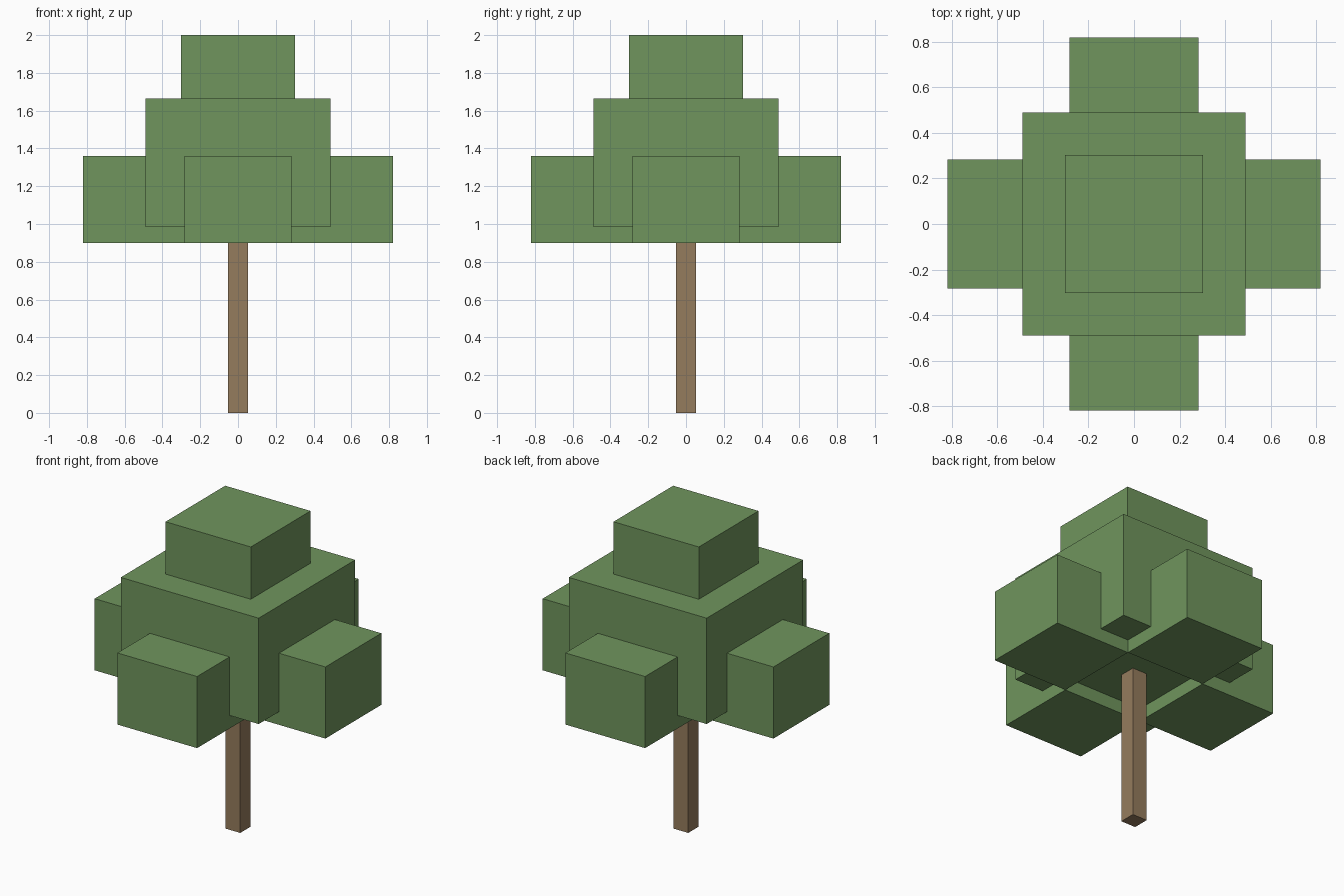
import bpy
import bmesh
from math import cos, sin, pi
from mathutils import Matrix, Vector

if "Cube" in bpy.data.objects:
    bpy.data.objects.remove(bpy.data.objects["Cube"])


def material(name, color):
    m = bpy.data.materials.new(name)
    m.diffuse_color = color
    m.use_nodes = True
    m.node_tree.nodes["Principled BSDF"].inputs["Base Color"].default_value = m.diffuse_color
    return m


leaf = material("leaf_green", (0.16, 0.30, 0.11, 1))
bark = material("bark_brown", (0.30, 0.20, 0.11, 1))


def box(name, center, size, mat, turn=0.0):
    bm = bmesh.new()
    bmesh.ops.create_cube(bm, size=1)
    bm.transform(Matrix.Rotation(turn, 4, 'Z') @ Matrix.Translation(Vector(center))
                 @ Matrix.Diagonal((*size, 1)))
    mesh = bpy.data.meshes.new(name)
    bm.to_mesh(mesh)
    bm.free()
    mesh.materials.append(mat)
    obj = bpy.data.objects.new(name, mesh)
    bpy.context.collection.objects.link(obj)
    return obj


# Trunk, reaching just into the crown
box("trunk", (0, 0, 0.495), (0.104, 0.104, 0.99), bark)

# Main crown and the smaller top block
box("crown", (0, 0, 1.324), (0.98, 0.98, 0.68), leaf)
box("crown_top", (0, 0, 1.83), (0.606, 0.606, 0.34), leaf)

# Four leaf clumps around the crown, meeting corner to corner underneath
for i, side in enumerate(("right", "back", "left", "front")):
    box(f"{side}_clump", (0.552, 0, 1.13), (0.536, 0.567, 0.46), leaf, i * pi / 2)
